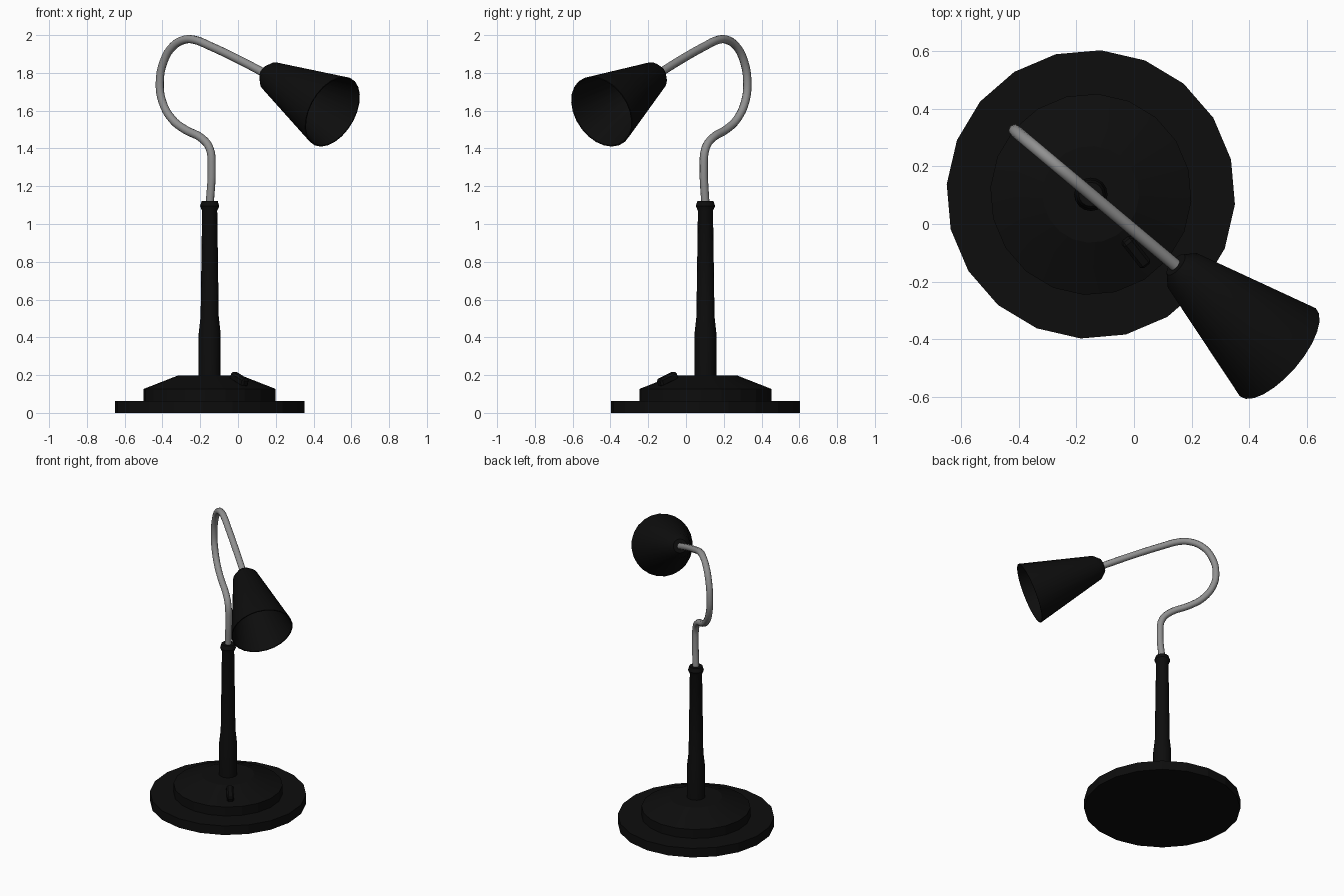
import bpy, bmesh, math
from mathutils import Vector, Matrix

if "Cube" in bpy.data.objects:
    bpy.data.objects.remove(bpy.data.objects["Cube"])

CX, CY = -0.15, 0.103          # stem position
AIM = math.radians(-40)        # heading of the arm and shade


def material(name, c):
    m = bpy.data.materials.new(name)
    m.diffuse_color = (*c, 1)
    m.use_nodes = True
    m.node_tree.nodes["Principled BSDF"].inputs["Base Color"].default_value = m.diffuse_color
    return m


black = material("matte black", (0.004, 0.004, 0.004))
grey = material("grey metal", (0.28, 0.28, 0.28))


def finish(obj, mat, smooth=None):
    obj.data.materials.append(mat)
    if smooth:
        bpy.ops.object.select_all(action='DESELECT')
        obj.select_set(True)
        bpy.context.view_layer.objects.active = obj
        bpy.ops.object.shade_smooth_by_angle(angle=math.radians(smooth))
    return obj


def lathe(name, profile, sides, matrix, mat, offset=0.0, closed=False, smooth=30):
    """Revolve (radius, height) points about local z; caps ends unless closed loop."""
    bm = bmesh.new()
    rings = [[bm.verts.new((r * math.cos(offset + 2 * math.pi * i / sides),
                            r * math.sin(offset + 2 * math.pi * i / sides), z))
              for i in range(sides)] for r, z in profile]
    pairs = list(zip(rings, rings[1:]))
    if closed:
        bm.faces.new(rings[0][::-1])
        bm.faces.new(rings[-1])
    else:
        bm.faces.new(rings[0][::-1])
        bm.faces.new(rings[-1])
    for a, b in pairs:
        for i in range(sides):
            j = (i + 1) % sides
            bm.faces.new((a[i], a[j], b[j], b[i]))
    bmesh.ops.recalc_face_normals(bm, faces=bm.faces)
    bm.transform(matrix)
    me = bpy.data.meshes.new(name)
    bm.to_mesh(me)
    bm.free()
    obj = bpy.data.objects.new(name, me)
    bpy.context.collection.objects.link(obj)
    return finish(obj, mat, smooth)


at_stem = Matrix.Translation((CX, CY, 0))

# stepped base
lathe("base", [(0.502, 0), (0.502, 0.064), (0.35, 0.064), (0.35, 0.127), (0.168, 0.198)],
      20, at_stem, black, math.radians(-4), smooth=15)

# tapered stem with collar
lathe("stem", [(0.058, 0.19), (0.058, 0.42), (0.048, 0.51), (0.04, 1.07),
               (0.051, 1.095), (0.042, 1.123)], 16, at_stem, black)

# rocker switch lying on the sloped part of the base
bm = bmesh.new()
bmesh.ops.create_cube(bm, size=1)
bmesh.ops.scale(bm, vec=(0.12, 0.045, 0.045), verts=bm.verts)
bmesh.ops.bevel(bm, geom=bm.edges[:], offset=0.01, segments=1, affect='EDGES')
sw = math.radians(-52)
bm.transform(Matrix.Translation((CX + 0.255 * math.cos(sw), CY + 0.255 * math.sin(sw), 0.178))
             @ Matrix.Rotation(sw, 4, 'Z') @ Matrix.Rotation(math.radians(21), 4, 'Y'))
me = bpy.data.meshes.new("switch")
bm.to_mesh(me)
bm.free()
switch = bpy.data.objects.new("switch", me)
bpy.context.collection.objects.link(switch)
finish(switch, black)

# gooseneck tube: (distance along heading, height)
path = [(0, 1.10), (0.014, 1.30), (0.0, 1.40), (-0.052, 1.452), (-0.17, 1.50), (-0.26, 1.555),
        (-0.328, 1.65), (-0.345, 1.75), (-0.318, 1.86), (-0.255, 1.94), (-0.17, 1.976),
        (-0.105, 1.975), (0.0, 1.943), (0.196, 1.872), (0.40, 1.79)]
cu = bpy.data.curves.new("gooseneck", 'CURVE')
cu.dimensions = '3D'
cu.bevel_depth = 0.022
cu.bevel_resolution = 3
cu.resolution_u = 4
cu.use_fill_caps = True
sp = cu.splines.new('BEZIER')
sp.bezier_points.add(len(path) - 1)
for p, (s, z) in zip(sp.bezier_points, path):
    p.co = (CX + s * math.cos(AIM), CY + s * math.sin(AIM), z)
    p.handle_left_type = p.handle_right_type = 'AUTO'
neck = bpy.data.objects.new("gooseneck", cu)
bpy.context.collection.objects.link(neck)
cu.materials.append(grey)

# cone shade: outside shell, rim, then inside shell
mouth = Vector((0.50, -0.446, 1.595))
axis = Vector((0.695, -0.597, -0.40)).normalized()
place = Matrix.Translation(mouth) @ axis.to_track_quat('Z', 'Y').to_matrix().to_4x4()
lathe("shade", [(0.045, -0.51), (0.08, -0.47), (0.202, 0), (0.195, 0), (0.073, -0.46)],
      24, place, black, closed=True)
